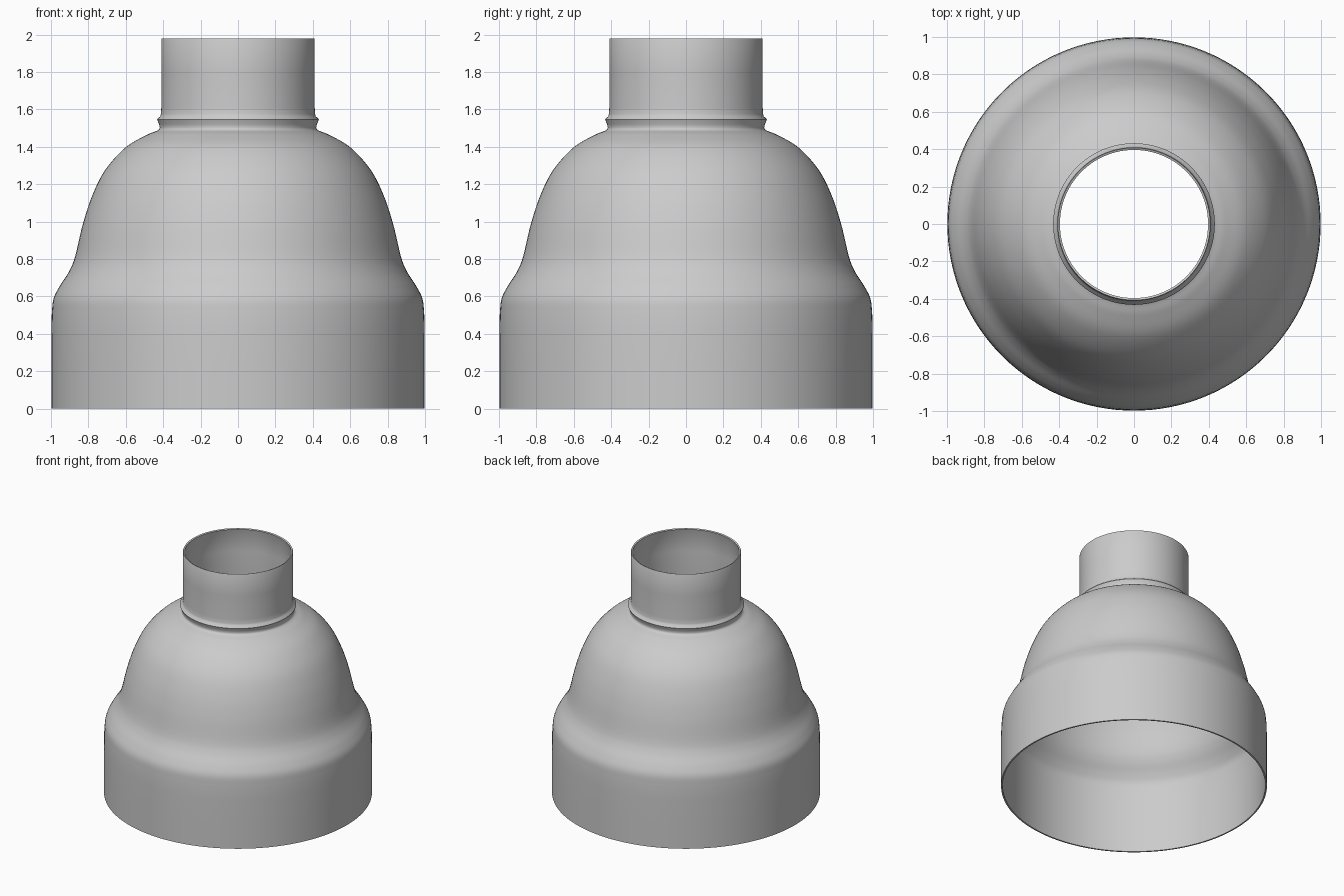
import bpy
import math
from mathutils import Vector

if "Cube" in bpy.data.objects:
    bpy.data.objects.remove(bpy.data.objects["Cube"])

SEGMENTS = 128
WALL = 0.012


def smooth_curve(points, steps=6):
    """Catmull-Rom curve through (radius, height) points."""
    p = [Vector(q) for q in points]
    p = [2 * p[0] - p[1]] + p + [2 * p[-1] - p[-2]]
    out = []
    for a, b, c, d in zip(p, p[1:], p[2:], p[3:]):
        for k in range(steps):
            t = k / steps
            out.append(0.5 * (2 * b + (c - a) * t + (2 * a - 5 * b + 4 * c - d) * t ** 2
                              + (3 * b - a - 3 * c + d) * t ** 3))
    return out + [p[-2]]


def lathe(name, profile):
    """Revolve a bottom-to-top profile about z, with faces pointing outward."""
    verts, faces = [], []
    for r, z in profile:
        for j in range(SEGMENTS):
            a = 2 * math.pi * j / SEGMENTS
            verts.append((r * math.cos(a), r * math.sin(a), z))
    for i in range(len(profile) - 1):
        for j in range(SEGMENTS):
            k = (j + 1) % SEGMENTS
            faces.append((i * SEGMENTS + j, i * SEGMENTS + k,
                          (i + 1) * SEGMENTS + k, (i + 1) * SEGMENTS + j))
    mesh = bpy.data.meshes.new(name)
    mesh.from_pydata(verts, [], faces)
    obj = bpy.data.objects.new(name, mesh)
    bpy.context.collection.objects.link(obj)
    return obj


# Skirt, shoulder and dome
skirt = [(0.998, 0), (0.998, 0.2), (0.998, 0.4)]
dome = smooth_curve([(0.996, 0.5), (0.987, 0.585), (0.955, 0.652), (0.905, 0.73),
                     (0.872, 0.81), (0.83, 0.985), (0.78, 1.137), (0.71, 1.276),
                     (0.604, 1.394), (0.497, 1.459), (0.435, 1.485)])

# Raised collar bead and straight neck
neck = [(0.422, 1.492), (0.418, 1.502), (0.422, 1.52), (0.432, 1.545), (0.429, 1.552),
        (0.416, 1.562), (0.412, 1.575), (0.41, 1.61), (0.41, 1.8), (0.41, 1.973), (0.407, 1.98)]

reducer = lathe("reducer_shell", skirt + [tuple(v) for v in dome] + neck)

# Thin wall, open at both ends
wall = reducer.modifiers.new("wall", 'SOLIDIFY')
wall.thickness = WALL
wall.offset = -1
bpy.context.view_layer.objects.active = reducer
reducer.select_set(True)
bpy.ops.object.modifier_apply(modifier=wall.name)
bpy.ops.object.shade_smooth_by_angle(angle=math.radians(40))
